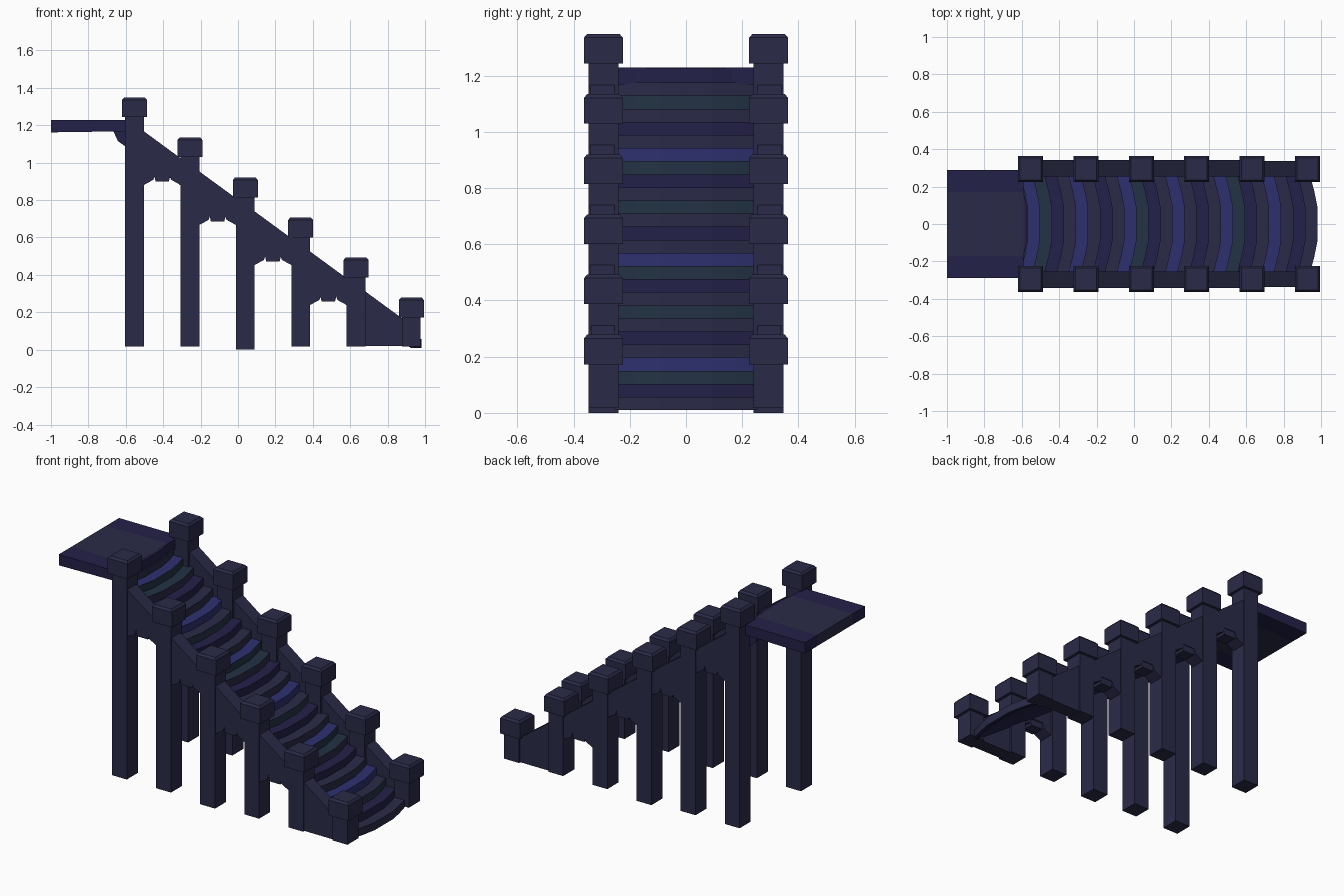
import bpy, bmesh

if "Cube" in bpy.data.objects:
    bpy.data.objects.remove(bpy.data.objects["Cube"])


def material(name, rgb):
    m = bpy.data.materials.new(name)
    m.diffuse_color = (*rgb, 1)
    m.use_nodes = True
    m.node_tree.nodes["Principled BSDF"].inputs["Base Color"].default_value = m.diffuse_color
    return m


STONE = material("stone", (0.023, 0.023, 0.065))
PURPLE = material("purple_stone", (0.017, 0.015, 0.065))
BLUE = material("blue_stone", (0.027, 0.030, 0.16))
TEAL = material("teal_stone", (0.017, 0.032, 0.058))


def finish(name, bm, mats, mirror=False):
    bmesh.ops.recalc_face_normals(bm, faces=bm.faces)
    me = bpy.data.meshes.new(name)
    bm.to_mesh(me)
    bm.free()
    for m in mats:
        me.materials.append(m)
    ob = bpy.data.objects.new(name, me)
    bpy.context.collection.objects.link(ob)
    if mirror:
        mod = ob.modifiers.new("mirror", 'MIRROR')
        mod.use_axis = (False, True, False)
    return ob


def loft(bm, loops):
    """Skin matching closed loops and cap both ends."""
    rings = [[bm.verts.new(p) for p in lp] for lp in loops]
    n = len(rings[0])
    for a, b in zip(rings, rings[1:]):
        for i in range(n):
            j = (i + 1) % n
            bm.faces.new((a[i], a[j], b[j], b[i]))
    bm.faces.new(rings[0])
    bm.faces.new(rings[-1])


def rect(cx, cy, hx, hy, z):
    return [(cx - hx, cy - hy, z), (cx + hx, cy - hy, z),
            (cx + hx, cy + hy, z), (cx - hx, cy + hy, z)]


def side_prism(name, profile, y0, y1):
    """Extrude an xz profile across y, mirrored to the other side."""
    bm = bmesh.new()
    loft(bm, [[(x, y, z) for x, z in profile] for y in (y0, y1)])
    return finish(name, bm, [STONE], True)


DX, DZ = 0.296, 0.214          # spacing and drop from post to post
X0, TOP = -0.553, 1.348
PY = 0.294

# Posts with chamfered caps
for i in range(6):
    x, top = X0 + i * DX, TOP - i * DZ
    bottom = 0.0 if i == 2 else 0.018
    bm = bmesh.new()
    loft(bm, [rect(x, PY, 0.05, 0.053, bottom), rect(x, PY, 0.05, 0.053, top - 0.08)])
    finish("post", bm, [STONE], True)
    bm = bmesh.new()
    loft(bm, [rect(x, PY, 0.067, 0.069, top - 0.105), rect(x, PY, 0.067, 0.069, top - 0.013),
              rect(x, PY, 0.056, 0.058, top)])
    finish("post_cap", bm, [STONE], True)

# Sloping side walls, arched below except the solid lowest one
for i in range(5):
    xl, xr = X0 + 0.045 + i * DX, X0 + DX - 0.045 + i * DX
    xm, d = (xl + xr) / 2, i * DZ
    upper = [(xr, 1.020 - d), (xl, 1.171 - d)]
    if i == 4:
        side_prism("solid_side_wall", [(xl, 0.02), (xr, 0.02)] + upper, 0.255, 0.338)
    else:
        arch = [(xl, 0.878 - d), (xm - 0.048, 0.908 - d), (xm - 0.038, 0.938 - d),
                (xm + 0.038, 0.938 - d), (xm + 0.048, 0.908 - d), (xr, 0.878 - d)]
        side_prism("arched_side_wall", arch + upper, 0.255, 0.342)
        side_prism("keystone", [(xm - 0.036, 0.900 - d), (xm + 0.036, 0.900 - d),
                                (xm + 0.046, 0.942 - d), (xm - 0.046, 0.942 - d)],
                   0.262, 0.338)

# Bowed stair flight: the stepped profile is swept over the y columns
YS = [-0.255, -0.175, -0.09, 0.09, 0.175, 0.255]
N, RUN, RISE = 25, 0.0645, 0.0466


def bow(y):
    return -0.042 * max(0, (abs(y) - 0.05) / 0.205) ** 1.4


profile = [(0.985, 0.010)]
for k in range(N):
    x = 0.985 - k * RUN
    profile += [(x, 0.010 + (k + 1) * RISE), (x - RUN, 0.010 + (k + 1) * RISE)]
profile += [(-0.60, 1.115), (0.965, 0.010)]

bm = bmesh.new()
loft(bm, [[(x + bow(y), y, z) for x, z in profile] for y in YS])
bm.faces.ensure_lookup_table()
n = len(profile)
for f in bm.faces:
    f.material_index = 1
for c in range(len(YS) - 1):
    for k in range(N):
        riser, tread = bm.faces[c * n + 2 * k], bm.faces[c * n + 2 * k + 1]
        riser.material_index = {3: 2, 2: 3, 7: 3}.get(k % 8, k % 2)
        tread.material_index = 2 if k % 4 == 3 else 3 if k % 8 == 6 else k % 2
finish("stair_flight", bm, [STONE, PURPLE, BLUE, TEAL])

# Landing: slab behind the posts with a bowed nose running between them
bm = bmesh.new()
PYS = [-0.289, -0.17, 0.17, 0.289]
loft(bm, [[(-1.0, y, 1.162), (-0.59, y, 1.168), (-0.59, y, 1.228), (-1.0, y, 1.228)]
          for y in PYS])
bm.faces.ensure_lookup_table()
for f in bm.faces:
    f.material_index = 0 if abs(f.calc_center_median().y) < 0.01 else 1
finish("landing", bm, [STONE, PURPLE])

bm = bmesh.new()
nose = [(-0.57 + bow(y), y) for y in YS] + [(-0.64, 0.25), (-0.64, -0.25)]
loft(bm, [[(x, y, z) for x, y in nose] for z in (1.12, 1.2275)])
finish("landing_nose", bm, [PURPLE])
